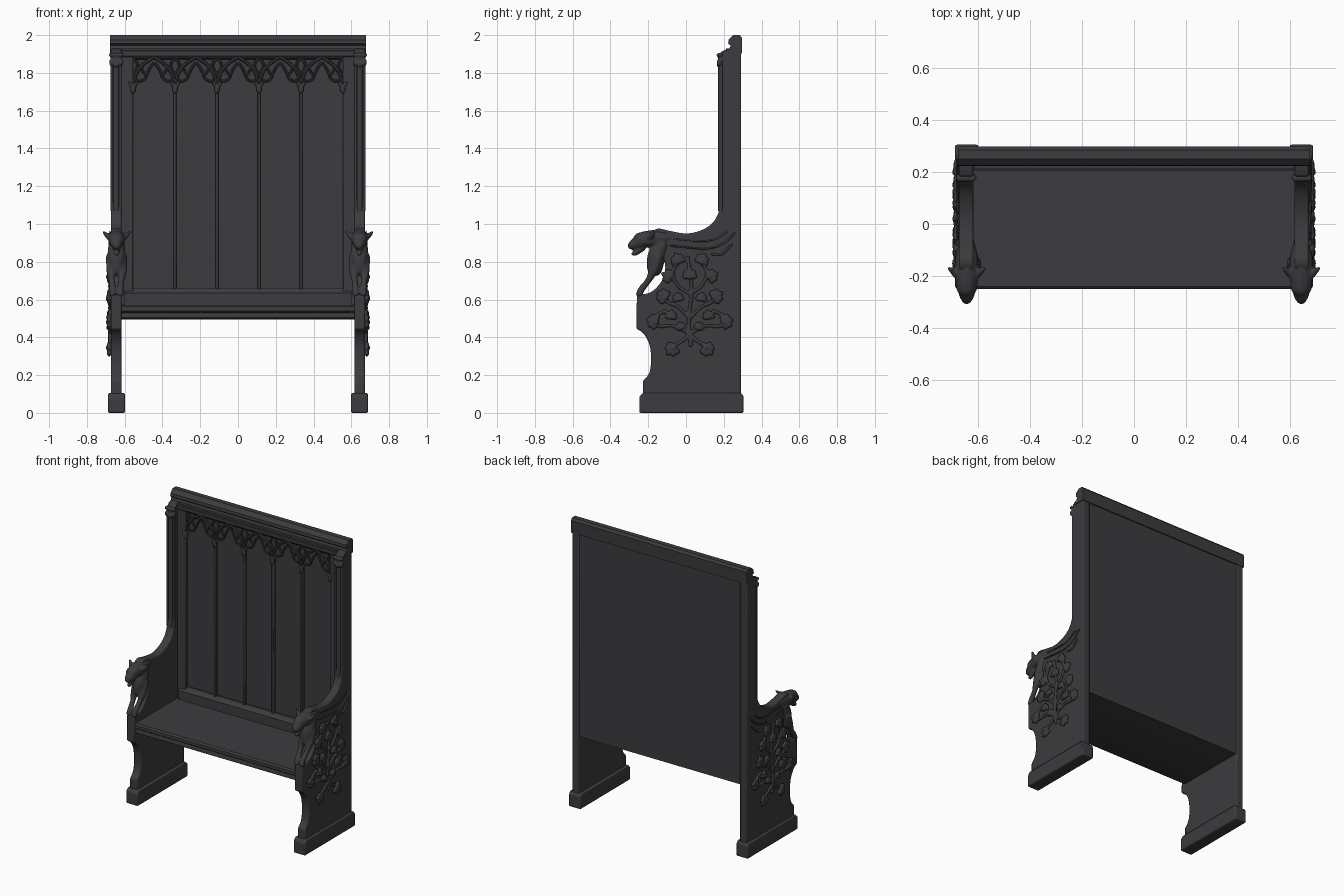
import bpy, bmesh, math
from mathutils import Vector, Matrix

if "Cube" in bpy.data.objects:
    bpy.data.objects.remove(bpy.data.objects["Cube"])

wood = bpy.data.materials.new("dark_wood")
wood.diffuse_color = (0.045, 0.045, 0.05, 1)
wood.use_nodes = True
wood.node_tree.nodes["Principled BSDF"].inputs["Base Color"].default_value = wood.diffuse_color


def finish(ob, mirror=False, bevel=0, remesh=0):
    ob.data.materials.append(wood)
    if bevel:
        m = ob.modifiers.new("bevel", 'BEVEL')
        m.width, m.segments, m.limit_method = bevel, 2, 'ANGLE'
        m.angle_limit = math.radians(35)
    if remesh:
        m = ob.modifiers.new("remesh", 'REMESH')
        m.mode, m.voxel_size, m.use_smooth_shade = 'VOXEL', remesh, True
        m = ob.modifiers.new("soften", 'SMOOTH')
        m.factor, m.iterations = 0.5, 2
    if mirror:
        m = ob.modifiers.new("mirror", 'MIRROR')
        m.use_mirror_merge = False
    if not remesh:
        bpy.ops.object.select_all(action='DESELECT')
        ob.select_set(True)
        bpy.context.view_layer.objects.active = ob
        bpy.ops.object.shade_smooth_by_angle(angle=math.radians(35))
    return ob


def link(name, data, **kw):
    ob = bpy.data.objects.new(name, data)
    bpy.context.collection.objects.link(ob)
    return finish(ob, **kw)


def from_bm(name, bm, **kw):
    bmesh.ops.recalc_face_normals(bm, faces=bm.faces)
    me = bpy.data.meshes.new(name)
    bm.to_mesh(me)
    bm.free()
    return link(name, me, **kw)


def spline(pts, n=5):
    """Smooth path through the points."""
    p = [Vector(q) for q in pts]
    p = [2 * p[0] - p[1]] + p + [2 * p[-1] - p[-2]]
    out = []
    for a, b, c, d in zip(p, p[1:], p[2:], p[3:]):
        for i in range(n):
            t = i / n
            out.append(0.5 * (2 * b + (c - a) * t + (2 * a - 5 * b + 4 * c - d) * t * t
                              + (3 * b - a - 3 * c + d) * t ** 3))
    return out + [p[-2]]


def prism(name, yz, x0, x1, **kw):
    """Side profile (y, z) pulled along x."""
    bm = bmesh.new()
    f = bm.faces.new([bm.verts.new((x0, p[0], p[1])) for p in yz])
    r = bmesh.ops.extrude_face_region(bm, geom=[f], use_keep_orig=True)
    moved = [v for v in r["geom"] if isinstance(v, bmesh.types.BMVert)]
    bmesh.ops.translate(bm, vec=(x1 - x0, 0, 0), verts=moved)
    return from_bm(name, bm, **kw)


def slab(name, x0, x1, y0, y1, z0, z1, **kw):
    return prism(name, [(y0, z0), (y1, z0), (y1, z1), (y0, z1)], x0, x1, **kw)


# One unit ball, copied to model the carvings
bm = bmesh.new()
bmesh.ops.create_icosphere(bm, subdivisions=2, radius=1)
BALL_V = [v.co.copy() for v in bm.verts]
BALL_F = [[v.index for v in f.verts] for f in bm.faces]
bm.free()


class Clay:
    """Balls collected into one lump, fused by remeshing."""
    def __init__(self):
        self.v, self.f = [], []

    def blob(self, loc, size, rx=0, ry=0):
        m = (Matrix.Translation(loc) @ Matrix.Rotation(ry, 4, 'Y') @ Matrix.Rotation(rx, 4, 'X')
             @ Matrix.Diagonal((*size, 1)))
        k = len(self.v)
        self.v += [m @ p for p in BALL_V]
        self.f += [[i + k for i in f] for f in BALL_F]

    def limb(self, pts, n=6):
        for p in spline(pts, n):
            self.blob(p[:3], (p[3],) * 3)

    def make(self, name, **kw):
        me = bpy.data.meshes.new(name)
        me.from_pydata(self.v, [], self.f)
        return link(name, me, remesh=0.006, **kw)


# Bench ends: post, sweeping arm and scooped front
end = [(0.292, 0.05), (0.292, 1.93), (0.225, 1.93), (0.182, 1.91)]
end += spline([(0.182, 1.13), (0.172, 1.06), (0.135, 1.0), (0.07, 0.963), (0, 0.95), (-0.08, 0.962),
               (-0.15, 0.975), (-0.19, 0.94), (-0.165, 0.88), (-0.125, 0.83), (-0.11, 0.78),
               (-0.118, 0.72), (-0.15, 0.67), (-0.195, 0.635), (-0.26, 0.625)])
end += spline([(-0.263, 0.445), (-0.225, 0.42), (-0.193, 0.36), (-0.185, 0.28), (-0.195, 0.21), (-0.228, 0.17)])
end += [(-0.228, 0.05)]
prism("bench_end", end, 0.617, 0.673, mirror=True, bevel=0.008)
prism("foot", [(-0.247, 0), (0.305, 0), (0.305, 0.09), (0.29, 0.105), (-0.23, 0.105), (-0.247, 0.085)],
      0.598, 0.688, mirror=True, bevel=0.008)

# Seat with moulded front edge
prism("seat", [(-0.225, 0.495), (0.27, 0.495), (0.27, 0.572), (-0.24, 0.572), (-0.25, 0.562),
               (-0.25, 0.54), (-0.235, 0.53), (-0.24, 0.505)], -0.625, 0.625)

# High back: board, frame, mullions
slab("back_board", -0.62, 0.62, 0.24, 0.287, 0.495, 1.94)
slab("frame_stile", 0.555, 0.62, 0.218, 0.25, 0.57, 1.92, mirror=True, bevel=0.006)
prism("back_lower_rail", [(0.25, 0.56), (0.205, 0.56), (0.205, 0.635), (0.225, 0.65), (0.23, 0.662), (0.25, 0.662)],
      -0.6, 0.6)
prism("back_upper_rail", [(0.25, 1.87), (0.225, 1.875), (0.212, 1.89), (0.212, 1.93), (0.25, 1.93)], -0.615, 0.615)
for i in range(4):
    x = -0.333 + i * 0.222
    slab(f"mullion_{i + 1}", x - 0.008, x + 0.008, 0.22, 0.25, 0.655, 1.75, bevel=0.004)

# Crown moulding
prism("crown_rail", [(0.295, 1.90), (0.297, 1.985), (0.285, 2.0), (0.25, 2.0), (0.225, 1.975), (0.223, 1.955),
                     (0.236, 1.945), (0.228, 1.925), (0.205, 1.915), (0.205, 1.90)], -0.677, 0.677)

# Post shafts with carved capitals
bm = bmesh.new()
for x, r in ((0.645, 0.016), (0.622, 0.008), (0.668, 0.008)):
    bmesh.ops.create_cone(bm, cap_ends=True, segments=12, radius1=r, radius2=r, depth=0.8,
                          matrix=Matrix.Translation((x, 0.186, 1.47)))
from_bm("post_shaft", bm, mirror=True)
c = Clay()
c.blob((0.645, 0.19, 1.875), (0.032, 0.022, 0.03))
for dx in (-0.024, 0, 0.024):
    c.blob((0.645 + dx, 0.177, 1.855 - 0.01 * (dx == 0)), (0.014, 0.015, 0.022))
    c.blob((0.645 + dx, 0.178, 1.895), (0.016, 0.018, 0.012))
c.make("post_capital", mirror=True)

# Gothic tracery: pointed arches with cusped inner arcs
cu = bpy.data.curves.new("tracery", 'CURVE')
cu.dimensions, cu.bevel_resolution, cu.bevel_depth = '3D', 2, 0.009


def rib(pts, y, r):
    path = spline(pts, 5)
    s = cu.splines.new('POLY')
    s.points.add(len(path) - 1)
    for q, v in zip(s.points, path):
        q.co, q.radius = (v.x, y, v.y, 1), r


for i in range(5):
    m = -0.444 + i * 0.222
    for s in (-1, 1):
        rib([(m + s * 0.108, 1.72), (m + s * 0.1, 1.78), (m + s * 0.068, 1.835), (m, 1.885)], 0.222, 1.0)
        rib([(m + s * 0.1, 1.765), (m + s * 0.075, 1.755), (m + s * 0.048, 1.77), (m + s * 0.036, 1.8)], 0.228, 0.75)
        rib([(m + s * 0.07, 1.825), (m + s * 0.05, 1.795), (m + s * 0.036, 1.8), (m + s * 0.02, 1.83),
             (m, 1.855)], 0.228, 0.75)
        rib([(m + s * 0.111, 1.79), (m + s * 0.088, 1.83), (m + s * 0.094, 1.86), (m + s * 0.111, 1.875)], 0.23, 0.8)
tracery = bpy.data.objects.new("tracery", cu)
bpy.context.collection.objects.link(tracery)
bpy.ops.object.select_all(action='DESELECT')
bpy.context.view_layer.objects.active = tracery
tracery.select_set(True)
bpy.ops.object.convert(target='MESH')
finish(bpy.context.view_layer.objects.active)

# Leaf bosses where the arches meet
for i in range(6):
    x = -0.555 + i * 0.222
    c = Clay()
    c.blob((x, 0.222, 1.715), (0.016, 0.014, 0.028))
    for s in (-1, 1):
        c.blob((x + s * 0.014, 0.22, 1.74), (0.009, 0.013, 0.02), ry=s * 0.5)
    c.make(f"tracery_boss_{i + 1}")

# Crouching beast on each arm end
X = 0.643
c = Clay()
c.limb([(X, -0.07, 0.93, 0.03), (X, -0.14, 0.925, 0.046), (X, -0.2, 0.92, 0.046), (X, -0.24, 0.915, 0.042)])
c.limb([(X, -0.13, 0.89, 0.045), (X, -0.155, 0.83, 0.05), (X, -0.165, 0.765, 0.042)])
c.limb([(X, -0.235, 0.91, 0.04), (X, -0.27, 0.895, 0.03), (X, -0.288, 0.885, 0.021)])
c.limb([(X, -0.235, 0.875, 0.022), (X, -0.262, 0.852, 0.017), (X, -0.278, 0.842, 0.012)])
for s in (-1, 1):
    c.limb([(X + s * 0.025, -0.2, 0.925, 0.022), (X + s * 0.048, -0.185, 0.938, 0.015),
            (X + s * 0.068, -0.17, 0.957, 0.007)])
    c.blob((X + s * 0.022, -0.258, 0.925), (0.012, 0.014, 0.011))
    c.limb([(X + s * 0.03, -0.15, 0.82, 0.028), (X + s * 0.03, -0.175, 0.75, 0.024),
            (X + s * 0.025, -0.2, 0.7, 0.017), (X + s * 0.02, -0.235, 0.655, 0.018),
            (X + s * 0.02, -0.247, 0.63, 0.018)])
c.make("arm_beast", mirror=True)

# Carved vine and leaves on the outer faces
F = 0.674
vine = Clay()


def stem(pts, r=0.01):
    vine.limb([(F + 0.004, y, z, r) for y, z in pts], 8)


def leaf(y, z, ang, r):
    for k in range(-2, 3):
        a = ang + k * 0.75
        l = r * (0.62 - 0.07 * abs(k))
        vine.blob((F + 0.008, y + math.cos(a) * l, z + math.sin(a) * l), (0.013, l, 0.36 * r), rx=a)
    vine.blob((F + 0.014, y, z), (0.012, r * 0.35, r * 0.35))


C = 0.02
stem([(0.025, 0.36), (0.015, 0.5), (0.03, 0.65), (0.01, 0.82)], 0.012)
for s in (-1, 1):
    for path in ([(0, 0.42), (0.04, 0.38), (0.08, 0.36)],
                 [(0, 0.42), (0.09, 0.46), (0.16, 0.46), (0.18, 0.51), (0.13, 0.54)],
                 [(0, 0.5), (0.06, 0.56), (0.12, 0.59), (0.14, 0.65)],
                 [(0, 0.63), (0.06, 0.67), (0.09, 0.74), (0.06, 0.8)]):
        stem([(C + s * y, z) for y, z in path])
    for dy, z, a, r in ((0.085, 0.345, -0.8, 0.045), (0.18, 0.48, 0.3, 0.045), (0.10, 0.505, 1.7, 0.036),
                        (0.13, 0.61, 0.6, 0.045), (0.06, 0.6, 1.4, 0.034), (0.105, 0.72, 0.4, 0.042),
                        (0.06, 0.8, 1.2, 0.042), (0.045, 0.45, 1.2, 0.03)):
        leaf(C + s * dy, z, a if s > 0 else math.pi - a, r)
leaf(C, 0.72, math.pi / 2, 0.042)
# Drapery-like ridges sweeping up to the post
stem([(-0.08, 0.885), (0.02, 0.875), (0.12, 0.87), (0.2, 0.9), (0.255, 0.95)], 0.008)
stem([(-0.06, 0.92), (0.05, 0.91), (0.14, 0.915), (0.22, 0.96)], 0.007)
stem([(0.14, 0.84), (0.19, 0.84), (0.24, 0.89)], 0.008)
vine.make("vine_carving", mirror=True)
